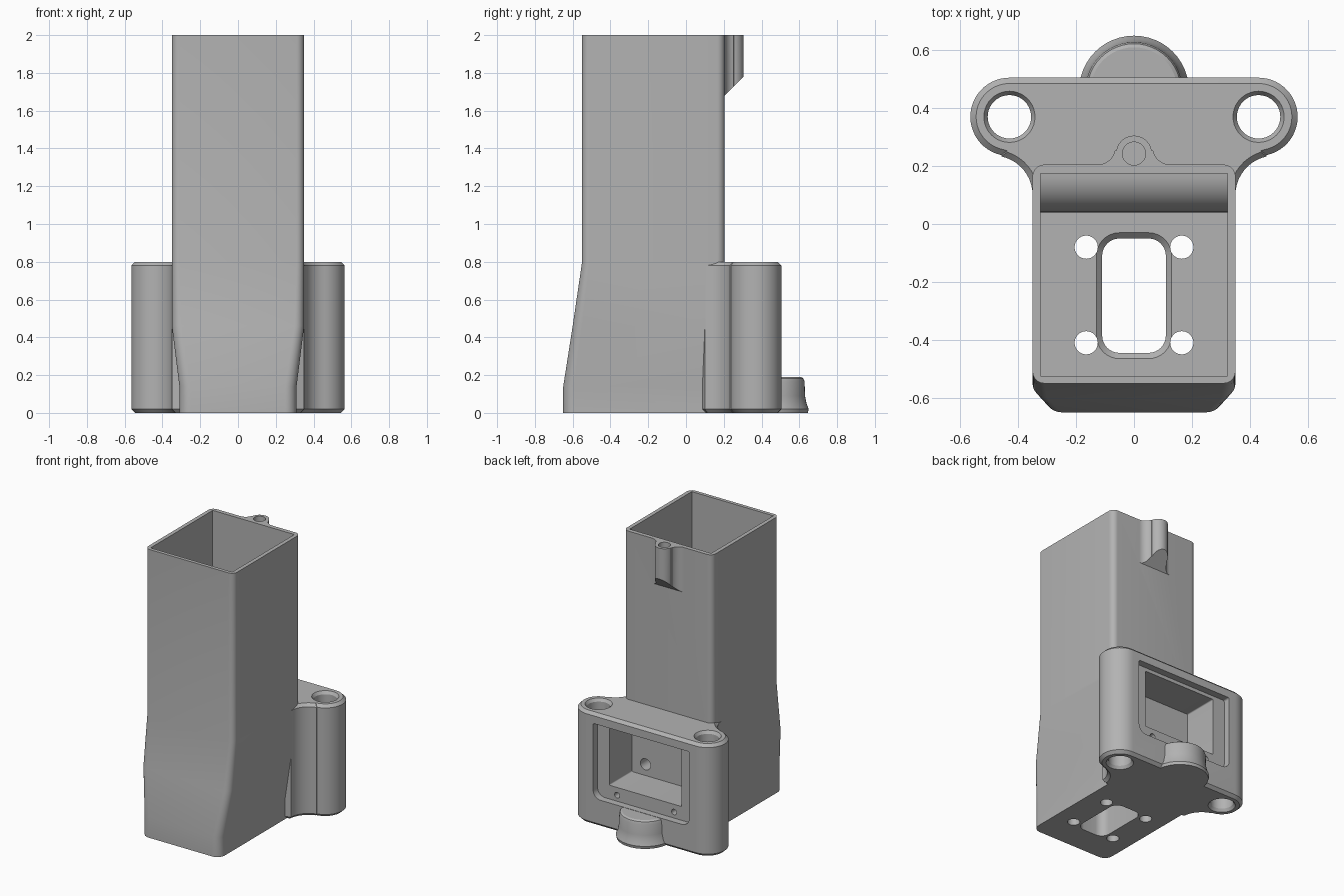
import bpy, bmesh, math
from mathutils import Matrix, Vector

if "Cube" in bpy.data.objects:
    bpy.data.objects.remove(bpy.data.objects["Cube"], do_unlink=True)

grey = bpy.data.materials.new("plain_grey")
grey.use_nodes = True
grey.diffuse_color = (0.45, 0.45, 0.45, 1)
grey.node_tree.nodes["Principled BSDF"].inputs["Base Color"].default_value = (0.45, 0.45, 0.45, 1)


def finish(bm, name):
    bmesh.ops.recalc_face_normals(bm, faces=bm.faces)
    mesh = bpy.data.meshes.new(name)
    bm.to_mesh(mesh)
    bm.free()
    mesh.materials.append(grey)
    ob = bpy.data.objects.new(name, mesh)
    bpy.context.collection.objects.link(ob)
    return ob


def loft(name, rings):
    """Skin a stack of equal-length rings of 3D points and cap both ends."""
    bm = bmesh.new()
    loops = [[bm.verts.new(p) for p in ring] for ring in rings]
    n = len(loops[0])
    for a, b in zip(loops, loops[1:]):
        for i in range(n):
            j = (i + 1) % n
            bm.faces.new((a[i], a[j], b[j], b[i]))
    bm.faces.new(loops[0])
    bm.faces.new(loops[-1])
    return finish(bm, name)


def arc(cx, cy, r, a0, a1, n=12):
    angles = [math.radians(a0 + (a1 - a0) * i / n) for i in range(n + 1)]
    return [(cx + r * math.cos(a), cy + r * math.sin(a)) for a in angles]


def rounded(x, y0, y1, r, r_low=None):
    """Rounded rectangle symmetric in its first axis."""
    q = r_low or r
    return (arc(x - r, y1 - r, r, 0, 90, 8) + arc(r - x, y1 - r, r, 90, 180, 8)
            + arc(q - x, y0 + q, q, 180, 270, 8) + arc(x - q, y0 + q, q, 270, 360, 8))


def at_z(points, z):
    return [(x, y, z) for x, y in points]


def at_y(points, y):
    return [(x, y, z) for x, z in points]


def rod(name, centre, r, depth, axis="Z"):
    bm = bmesh.new()
    bmesh.ops.create_cone(bm, cap_ends=True, segments=40, radius1=r, radius2=r, depth=depth)
    turn = Matrix.Rotation(math.pi / 2, 4, "X") if axis == "Y" else Matrix()
    bm.transform(Matrix.Translation(centre) @ turn)
    return finish(bm, name)


def combine(target, tool, operation):
    mod = target.modifiers.new(operation.lower(), "BOOLEAN")
    mod.operation = operation
    mod.solver = "EXACT"
    mod.object = tool
    bpy.context.view_layer.objects.active = target
    bpy.ops.object.modifier_apply(modifier=mod.name)
    bpy.data.objects.remove(tool, do_unlink=True)


# Square tube, drawn in at the sides and pushed forward at its foot
body = loft("tube_body", [
    at_z(rounded(0.31, -0.65, 0.205, 0.04, 0.06), 0),
    at_z(rounded(0.31, -0.65, 0.205, 0.04, 0.06), 0.14),
    at_z(rounded(0.35, -0.60, 0.205, 0.04, 0.05), 0.46),
    at_z(rounded(0.35, -0.55, 0.205, 0.04), 0.80),
    at_z(rounded(0.35, -0.55, 0.205, 0.04), 2.0)])

# Rear mounting block with two bolt columns flared into the tube
half = [(0.29, 0.08)] + arc(0.486, 0.10, 0.136, 180, 101.8, 10) + arc(0.43, 0.37, 0.135, -78, 90, 24)
outline = half + [(-x, y) for x, y in reversed(half)]
bm = bmesh.new()
base = bm.faces.new([bm.verts.new((x, y, 0)) for x, y in outline])
ext = bmesh.ops.extrude_face_region(bm, geom=[base])
bmesh.ops.translate(bm, vec=(0, 0, 0.8), verts=[v for v in ext["geom"] if isinstance(v, bmesh.types.BMVert)])
bmesh.ops.recalc_face_normals(bm, faces=bm.faces)
rims = [e for e in bm.edges if abs(e.verts[0].co.z - e.verts[1].co.z) < 1e-5]
bmesh.ops.bevel(bm, geom=rims, offset=0.02, segments=1, affect="EDGES")
combine(body, finish(bm, "mounting_block"), "UNION")

# Rounded foot tab with a flared base
tab_profile = [(0.185, 0), (0.19, 0.02), (0.178, 0.05), (0.17, 0.09), (0.168, 0.165), (0.162, 0.182), (0.15, 0.19)]
combine(body, loft("foot_tab", [at_z(arc(0, 0.46, r, 0, 352.5, 47), z) for r, z in tab_profile]), "UNION")

# Upper screw boss, blended into the back wall and sloped underneath
side = arc(0.125, 0.265, 0.06, 270, 192, 8) + arc(0, 0.243, 0.062, 10, 90, 8)
boss = [(0.125, 0.19)] + side + [(-x, y) for x, y in reversed(side[:-1])] + [(-0.125, 0.19)]
combine(body, loft("screw_boss", [[(x, y, 1.475 + y) for x, y in boss], at_z(boss, 2.0)]), "UNION")

# Tube cavity, leaving a round-topped ledge along the back wall
cavity = [(-0.525, 2.1), (-0.525, 0.44), (0.04, 0.44)] + arc(0.175, 0.645, 0.135, 180, 90) + [(0.175, 2.1)]
combine(body, loft("tube_cavity", [[(x, y, z) for y, z in cavity] for x in (-0.322, 0.322)]), "DIFFERENCE")

# Rear recess, with a deeper pocket inside it
combine(body, loft("rear_recess", [at_y(rounded(0.38, 0.192, 0.725, 0.012, 0.06), y) for y in (0.455, 0.8)]), "DIFFERENCE")
combine(body, loft("rear_pocket", [at_y(rounded(0.285, 0.29, 0.70, 0.008), y) for y in (0.20, 0.5)]), "DIFFERENCE")

# Floor slot with a chamfered upper rim
combine(body, loft("floor_slot", [
    at_z(rounded(0.11, -0.445, -0.05, 0.06), -0.1),
    at_z(rounded(0.11, -0.445, -0.05, 0.06), 0.42),
    at_z(rounded(0.14, -0.475, -0.02, 0.09), 0.45)]), "DIFFERENCE")

# Screw and bolt holes, mirrored left and right
bolt_profile = [(0.095, -0.01), (0.075, 0.02), (0.075, 0.78), (0.095, 0.81)]
for s in (-1, 1):
    combine(body, loft("bolt_hole", [at_z(arc(s * 0.43, 0.37, r, 0, 351, 39), z) for r, z in bolt_profile]), "DIFFERENCE")
    for y in (-0.08, -0.41):
        combine(body, rod("floor_hole", (s * 0.165, y, 0.25), 0.04, 0.7), "DIFFERENCE")
    combine(body, rod("pocket_hole", (s * 0.18, 0.17, 0.37), 0.04, 0.16, "Y"), "DIFFERENCE")
    combine(body, rod("cover_hole", (s * 0.225, 0.42, 0.235), 0.02, 0.16, "Y"), "DIFFERENCE")
combine(body, rod("boss_hole", (0, 0.243, 1.95), 0.04, 0.3), "DIFFERENCE")

# Smooth curved walls, crisp edges
bpy.ops.object.select_all(action="DESELECT")
body.select_set(True)
bpy.context.view_layer.objects.active = body
bpy.ops.object.shade_smooth_by_angle(angle=math.radians(25))
